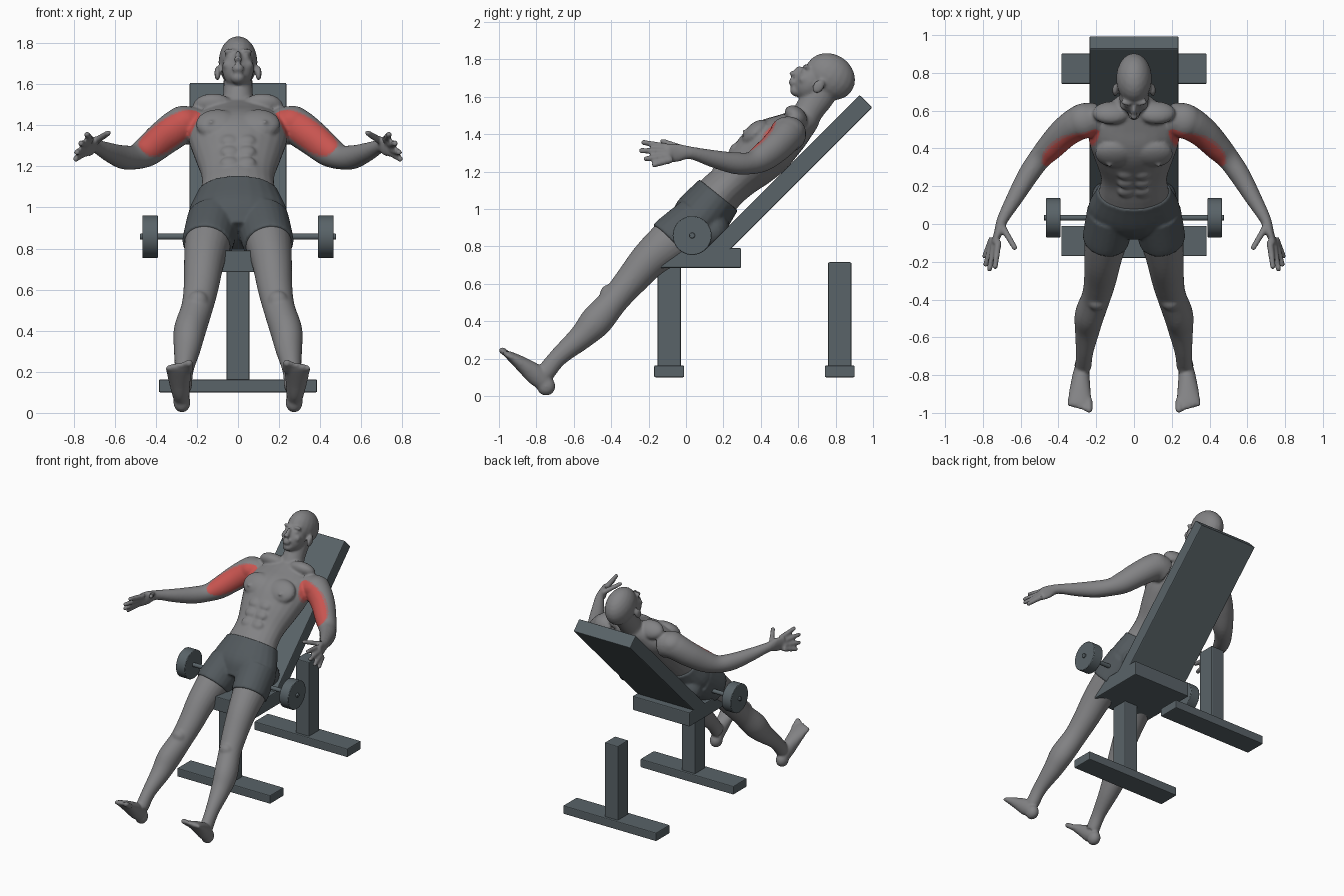
import bpy, bmesh, math
from mathutils import Vector, Matrix

cube = bpy.data.objects.get("Cube")
if cube:
    bpy.data.objects.remove(cube, do_unlink=True)


def material(name, rgb):
    m = bpy.data.materials.new(name)
    m.use_nodes = True
    m.diffuse_color = (*rgb, 1)
    bsdf = next(n for n in m.node_tree.nodes if n.type == "BSDF_PRINCIPLED")
    bsdf.inputs["Base Color"].default_value = (*rgb, 1)
    return m


skin = material("grey skin", (0.225, 0.225, 0.232))
red = material("muscle red", (0.58, 0.09, 0.08))
blush = material("faded red", (0.36, 0.15, 0.15))
cloth = material("shorts grey", (0.085, 0.1, 0.11))
steel = material("bench slate", (0.1, 0.125, 0.138))


def loft(bm, pts, ref, grow=0.0, sides=24, steps=5):
    """Smooth tube through (x, y, z, radius along ref, other radius)."""
    p = [Vector(q) for q in pts]
    p = [2 * p[0] - p[1]] + p + [2 * p[-1] - p[-2]]
    line = []
    for a, b, c, d in zip(p, p[1:], p[2:], p[3:]):
        for i in range(steps):
            t = i / steps
            line.append(0.5 * (2 * b + (c - a) * t + (2 * a - 5 * b + 4 * c - d) * t * t
                               + (3 * b - a - 3 * c + d) * t ** 3))
    line.append(p[-2])
    rings = []
    for i, q in enumerate(line):
        tan = line[min(i + 1, len(line) - 1)] - line[max(i - 1, 0)]
        tan = Vector(tan[:3]).normalized()
        u = (Vector(ref) - tan * tan.dot(Vector(ref))).normalized()
        v = tan.cross(u)
        ring = []
        for k in range(sides):
            a = math.tau * k / sides
            ring.append(bm.verts.new(Vector(q[:3]) + u * math.cos(a) * (q[3] + grow)
                                     + v * math.sin(a) * (q[4] + grow)))
        rings.append(ring)
    for r, s in zip(rings, rings[1:]):
        for k in range(sides):
            n = (k + 1) % sides
            bm.faces.new((r[k], r[n], s[n], s[k]))
    bm.faces.new(rings[0][::-1])
    bm.faces.new(rings[-1])


def blob(bm, frame, pos, radii):
    m = frame @ Matrix.Translation(pos) @ Matrix.Diagonal((*radii, 1))
    bmesh.ops.create_uvsphere(bm, u_segments=20, v_segments=12, radius=1, matrix=m)


def pair(bm, frame, pos, radii):
    for s in (1, -1):
        blob(bm, frame, (s * pos[0], pos[1], pos[2]), radii)


def flip(pts, s):
    return [(s * q[0], *q[1:]) for q in pts]


def organic(name, bm, voxel, smooth, mats):
    """Fuse all closed pieces into one smooth skin."""
    bmesh.ops.recalc_face_normals(bm, faces=bm.faces)
    me = bpy.data.meshes.new(name)
    bm.to_mesh(me)
    bm.free()
    ob = bpy.data.objects.new(name, me)
    bpy.context.collection.objects.link(ob)
    mod = ob.modifiers.new("fuse", "REMESH")
    mod.mode, mod.voxel_size = "VOXEL", voxel
    mod = ob.modifiers.new("soften", "SMOOTH")
    mod.factor, mod.iterations = 0.5, smooth
    bpy.context.view_layer.update()
    dg = bpy.context.evaluated_depsgraph_get()
    fused = bpy.data.meshes.new_from_object(ob.evaluated_get(dg))
    ob.modifiers.clear()
    ob.data = fused
    fused.materials.clear()
    for m in mats:
        fused.materials.append(m)
    for f in fused.polygons:
        f.use_smooth = True
        f.material_index = 0
    return ob


X, Z = (1, 0, 0), (0, 0, 1)
world = Matrix.Identity(4)
chest = Matrix.Translation((0, 0.418, 1.31)) @ Matrix.Rotation(math.radians(-45), 4, "X")
head = Matrix.Translation((0, 0.73, 1.71)) @ Matrix.Rotation(math.radians(-33), 4, "X")

# Profiles of the figure
torso = [(0, 0, .86, .15, .1), (0, .07, .945, .235, .14), (0, .175, 1.075, .185, .122),
         (0, .26, 1.155, .178, .118), (0, .36, 1.25, .212, .14), (0, .45, 1.335, .24, .148),
         (0, .55, 1.405, .23, .115), (0, .62, 1.46, .14, .085), (0, .66, 1.5, .08, .07)]
neck = [(0, .61, 1.44, .1, .08), (0, .66, 1.53, .075, .078), (0, .72, 1.62, .07, .085),
        (0, .73, 1.68, .07, .08)]
arm = [(.2, .55, 1.39, .09, .09), (.27, .545, 1.4, .092, .092), (.36, .49, 1.34, .086, .082),
       (.44, .41, 1.275, .076, .072), (.5, .345, 1.245, .06, .06), (.56, .26, 1.245, .058, .055),
       (.63, .14, 1.27, .046, .044), (.695, .025, 1.3, .034, .03), (.72, -.05, 1.3, .05, .022),
       (.74, -.1, 1.297, .048, .017)]
leg = [(.12, .06, .93, .12, .13), (.145, -.06, .84, .115, .125), (.165, -.19, .735, .098, .102),
       (.18, -.3, .61, .085, .085), (.2, -.385, .51, .077, .077), (.235, -.48, .4, .078, .086),
       (.247, -.56, .315, .066, .068), (.262, -.68, .21, .046, .05), (.268, -.755, .12, .043, .05)]
foot = [(.273, -.745, .055, .036, .04), (.28, -.8, .11, .045, .055), (.285, -.87, .165, .055, .042),
        (.288, -.93, .207, .062, .027), (.288, -.96, .226, .06, .018)]

# Body: trunk, neck and head
bm = bmesh.new()
loft(bm, torso, X)
loft(bm, neck, X)
pair(bm, chest, (.098, -.1, .035), (.108, .052, .088))
pair(bm, chest, (.13, -.148, .0), (.012, .012, .012))
for i in range(3):
    pair(bm, chest, (.042, -.122 + i * .006, -.1 - i * .07), (.044, .022, .036))
pair(bm, chest, (.12, -.01, .25), (.1, .07, .05))
blob(bm, head, (0, .035, .02), (.095, .14, .12))
blob(bm, head, (0, -.035, -.06), (.078, .083, .105))
blob(bm, head, (0, -.075, -.145), (.036, .034, .028))
blob(bm, head, (0, -.125, -.055), (.014, .022, .038))
blob(bm, head, (0, -.14, -.077), (.021, .02, .014))
blob(bm, head, (0, -.118, -.109), (.032, .021, .01))
blob(bm, head, (0, -.114, -.125), (.028, .021, .01))
pair(bm, head, (.036, -.096, -.006), (.036, .022, .013))
pair(bm, head, (.036, -.095, -.036), (.02, .016, .011))
pair(bm, head, (.045, -.075, -.07), (.03, .028, .028))
pair(bm, head, (.1, .012, -.06), (.015, .03, .04))

# Limbs with hands and feet
fingers = [((.718, -.09, 1.33), (.735, -.225, 1.355)), ((.735, -.09, 1.308), (.765, -.24, 1.312)),
           ((.745, -.085, 1.284), (.785, -.215, 1.268)), ((.75, -.075, 1.264), (.79, -.17, 1.236)),
           ((.7, -.01, 1.32), (.632, -.125, 1.362))]
for s in (1, -1):
    loft(bm, flip(arm, s), Z)
    loft(bm, flip(leg, s), X)
    loft(bm, flip(foot, s), X)
    for a, b in fingers:
        loft(bm, flip([(*a, .019, .019), (*b, .015, .015)], s), Z, sides=12)
        blob(bm, world, (s * b[0], b[1], b[2]), (.015, .015, .015))
    for i in range(5):
        r = .019 if i == 0 else .014
        x = .238 + i * .025
        y, z = -.982 + i * .007, .243 - i * .006
        loft(bm, flip([(x, -.93, .205, r, r), (x, y, z, r, r)], s), X, sides=12)
        blob(bm, world, (s * x, y, z), (r, r, r))
pair(bm, world, (.265, .545, 1.415), (.095, .095, .08))
pair(bm, world, (.273, -.748, .052), (.042, .05, .05))
pair(bm, world, (.195, -.415, .545), (.05, .045, .05))
body = organic("body", bm, 0.0085, 5, [skin, red, blush])

# Highlighted front of the upper arms
start, end = Vector((.19, .5, 1.46)), Vector((.485, .325, 1.265))
axis = end - start
for f in body.data.polygons:
    c = Vector((abs(f.center.x), f.center.y, f.center.z))
    t = (c - start).dot(axis) / axis.length_squared
    if 0 < t < 1:
        gap = (c - start - axis * t).length / math.sqrt(math.sin(math.pi * t))
        f.material_index = 1 if gap < .074 else 2 if gap < .088 else 0

# Shorts
bm = bmesh.new()
loft(bm, torso[:3], X, 0.01)
for s in (1, -1):
    loft(bm, flip(leg[:2] + [(.15, -.085, .818, .112, .12)], s), X, 0.01)
pair(bm, world, (.11, .15, .885), (.115, .085, .1))
organic("shorts", bm, 0.009, 3, [cloth])


def finish(ob, bevel):
    ob.data.materials.append(steel)
    mod = ob.modifiers.new("soft edge", "BEVEL")
    mod.width, mod.segments, mod.limit_method = bevel, 2, "ANGLE"


def box(name, lo, hi, tilt=0):
    lo, hi = Vector(lo), Vector(hi)
    bpy.ops.mesh.primitive_cube_add(size=1, location=(lo + hi) / 2,
                                    rotation=(math.radians(tilt), 0, 0))
    ob = bpy.context.object
    ob.name = name
    ob.data.transform(Matrix.Diagonal((*(hi - lo), 1)))
    finish(ob, 0.006)


def rod(name, x0, x1, r):
    bpy.ops.mesh.primitive_cylinder_add(vertices=40, radius=r, depth=abs(x1 - x0),
                                        location=((x0 + x1) / 2, .033, .858),
                                        rotation=(0, math.pi / 2, 0))
    ob = bpy.context.object
    ob.name = name
    finish(ob, 0.004)
    bpy.ops.object.shade_smooth_by_angle(angle=math.radians(35))


# Bench
box("back_pad", (-.235, .4975, .568), (.235, .5925, 1.748), -45)
box("seat", (-.235, -.18, .685), (.235, .295, .79))
for name, y, top in (("front", -.09, .7), ("rear", .822, .715)):
    box(name + "_post", (-.055, y - .062, .15), (.055, y + .062, top))
    box(name + "_foot", (-.385, y - .08, .1), (.385, y + .08, .163))

# Side rollers on a cross bar
rod("cross_bar", -.477, .477, .015)
for side, s in (("left", 1), ("right", -1)):
    rod(side + "_roller", s * .39, s * .465, .104)
